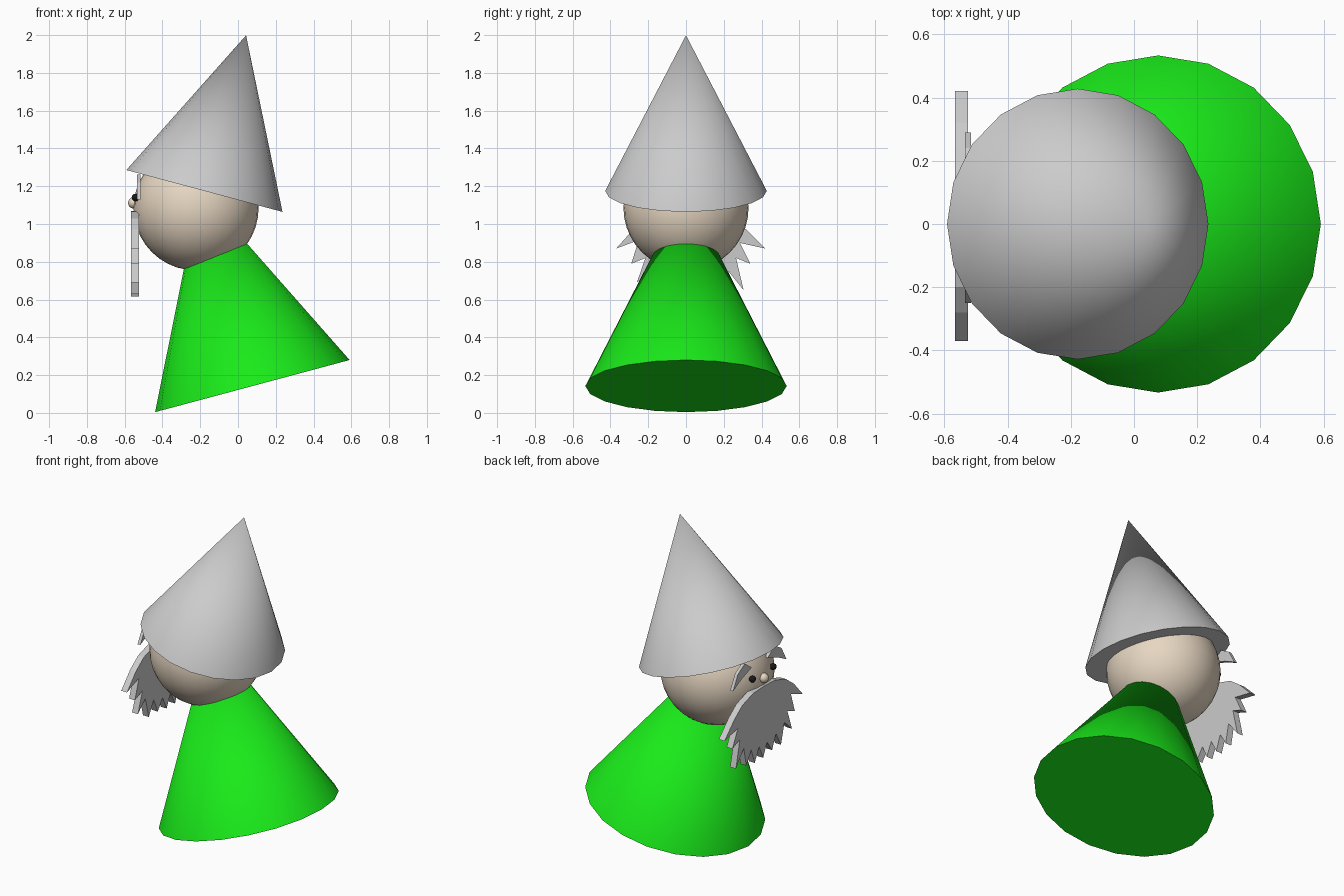
import bpy, bmesh, math
from mathutils import Vector, Matrix

if "Cube" in bpy.data.objects:
    bpy.data.objects.remove(bpy.data.objects["Cube"])


def material(name, rgb):
    m = bpy.data.materials.new(name)
    m.diffuse_color = (*rgb, 1)
    m.use_nodes = True
    m.node_tree.nodes["Principled BSDF"].inputs["Base Color"].default_value = m.diffuse_color
    return m


GREEN = material("green_cloth", (0.01, 0.82, 0.01))
SKIN = material("skin", (0.8, 0.68, 0.54))
BLACK = material("black", (0.01, 0.01, 0.01))


def finish(name, bm, mat=None, smooth=True):
    bmesh.ops.recalc_face_normals(bm, faces=bm.faces)
    mesh = bpy.data.meshes.new(name)
    bm.to_mesh(mesh)
    bm.free()
    ob = bpy.data.objects.new(name, mesh)
    bpy.context.collection.objects.link(ob)
    if mat:
        mesh.materials.append(mat)
    if smooth:
        bpy.ops.object.select_all(action='DESELECT')
        bpy.context.view_layer.objects.active = ob
        ob.select_set(True)
        bpy.ops.object.shade_smooth_by_angle(angle=math.radians(40))
    return ob


def tilted_cone(name, base, radius, height, tilt, mat=None):
    # base is the centre of the rim, tilt leans the tip along x
    bm = bmesh.new()
    m = (Matrix.Translation(base) @ Matrix.Rotation(math.radians(tilt), 4, 'Y')
         @ Matrix.Translation((0, 0, height / 2)))
    bmesh.ops.create_cone(bm, cap_ends=True, segments=20, radius1=radius,
                          radius2=0, depth=height, matrix=m)
    return finish(name, bm, mat)


def ball(name, centre, radius, mat, segs=16, rings=10):
    bm = bmesh.new()
    bmesh.ops.create_uvsphere(bm, u_segments=segs, v_segments=rings, radius=radius,
                              matrix=Matrix.Translation(centre))
    return finish(name, bm, mat)


def plate(name, outline, x0, x1):
    # flat cut-out in the yz plane with thickness along x
    bm = bmesh.new()
    face = bm.faces.new([bm.verts.new((x0, y, z)) for y, z in outline])
    ext = bmesh.ops.extrude_face_region(bm, geom=[face], use_keep_orig=True)
    verts = [g for g in ext["geom"] if isinstance(g, bmesh.types.BMVert)]
    bmesh.ops.translate(bm, verts=verts, vec=Vector((x1 - x0, 0, 0)))
    return finish(name, bm, smooth=False)


# robe, hat and head
tilted_cone("robe", (0.076, 0, 0.142), 0.533, 1.075, -15, GREEN)
tilted_cone("hat", (-0.178, 0, 1.175), 0.428, 0.853, 15)
ball("head", (-0.222, 0, 1.085), 0.331, SKIN, 32, 20)

# face
ball("nose", (-0.552, 0.005, 1.112), 0.03, SKIN)
for side, s in (("left", 1), ("right", -1)):
    ball(side + "_eye", (-0.543, s * 0.105, 1.14), 0.02, BLACK)
    brow = [(0.08, 1.21), (0.15, 1.262), (0.22, 1.22), (0.27, 1.13), (0.18, 1.175)]
    plate(side + "_eyebrow", [(0.02 + s * y, z) for y, z in brow], -0.535, -0.515)

# jagged beard: tips and notches along the lower edge
beard = [
    (0.02, 1.07), (0.13, 1.065), (0.24, 1.03), (0.32, 0.97), (0.42, 0.87),
    (0.285, 0.9), (0.34, 0.79), (0.265, 0.82), (0.305, 0.65), (0.225, 0.75),
    (0.2, 0.63), (0.15, 0.71), (0.115, 0.615), (0.07, 0.7), (0.03, 0.615),
    (-0.01, 0.7), (-0.06, 0.63), (-0.1, 0.72), (-0.15, 0.63), (-0.185, 0.76),
    (-0.26, 0.69), (-0.215, 0.82), (-0.29, 0.79), (-0.25, 0.915), (-0.37, 0.87),
    (-0.28, 0.97), (-0.2, 1.03), (-0.09, 1.065),
]
plate("beard", beard, -0.566, -0.525)
